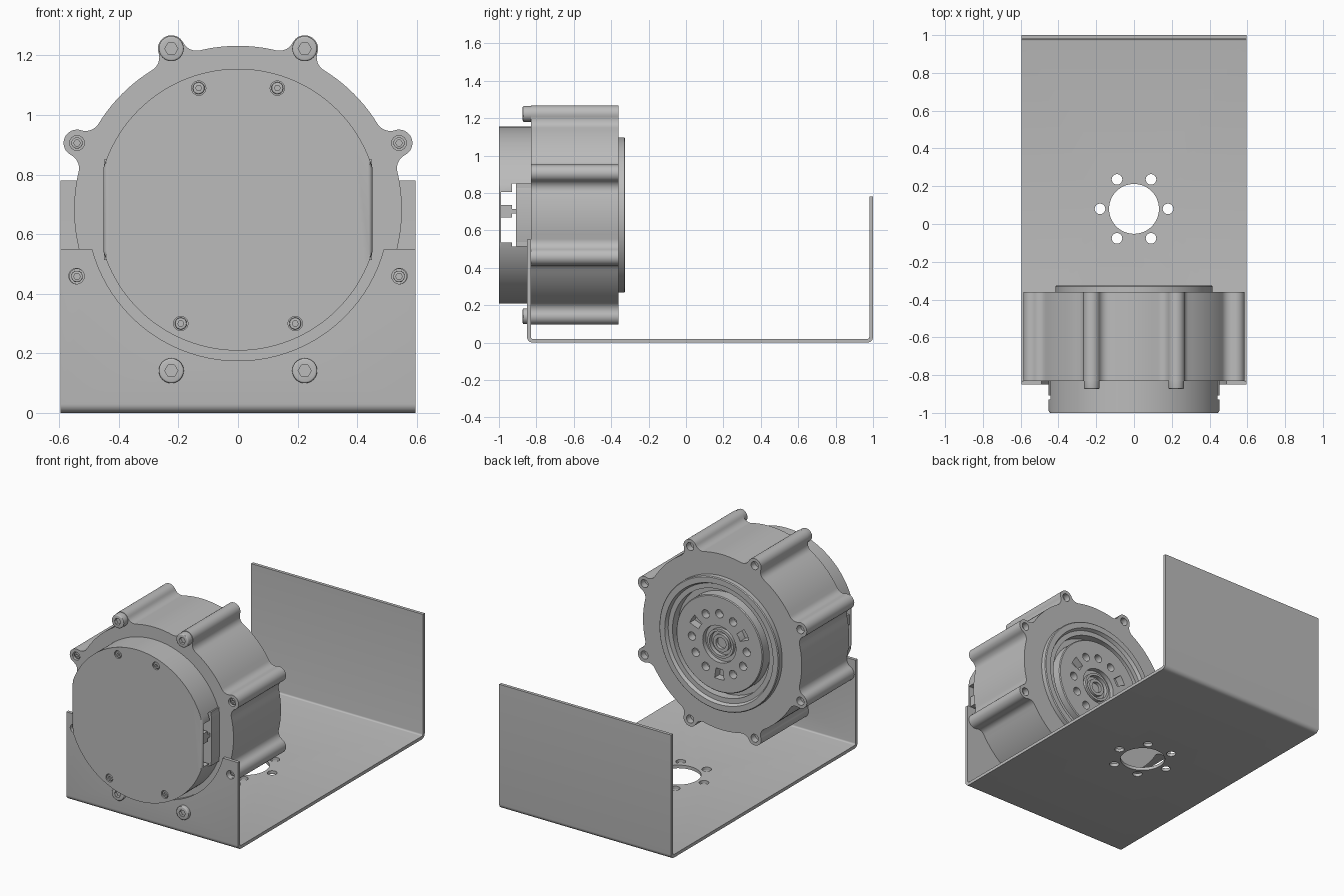
import bpy, bmesh
from math import pi, sin, cos, acos, atan2, radians
from mathutils import Vector

if "Cube" in bpy.data.objects:
    bpy.data.objects.remove(bpy.data.objects["Cube"])

grey = bpy.data.materials.new("plain_grey")
grey.use_nodes = True
COLOUR = (0.5, 0.5, 0.5, 1)
grey.diffuse_color = COLOUR
grey.node_tree.nodes["Principled BSDF"].inputs["Base Color"].default_value = COLOUR

CZ = 0.682                      # height of the motor axis
LUG_D, LUG_R = 0.585, 0.045     # lug distance from the axis and radius
BODY_R, FILLET = 0.55, 0.05
FRONT, BACK = -0.83, -0.36      # housing faces
LUGS = [radians(22.5 + 45 * k) for k in range(8)]


def arc(cx, cy, r, a0, a1, n):
    return [(cx + r * cos(a0 + (a1 - a0) * i / n), cy + r * sin(a0 + (a1 - a0) * i / n))
            for i in range(n + 1)]


def circle(cx, cy, r, n=32):
    return arc(cx, cy, r, 0, 2 * pi, n)[:-1]


def rect(x0, x1, y0, y1):
    return [(x0, y0), (x1, y0), (x1, y1), (x0, y1)]


def polar(r, a):
    return r * cos(a), CZ + r * sin(a)


def finish(bm, name):
    bmesh.ops.recalc_face_normals(bm, faces=bm.faces)
    mesh = bpy.data.meshes.new(name)
    bm.to_mesh(mesh)
    bm.free()
    mesh.materials.append(grey)
    obj = bpy.data.objects.new(name, mesh)
    bpy.context.collection.objects.link(obj)
    return obj


def prism(name, outlines, t0, t1, axis="y", round_start=0):
    """Extrude closed outlines along an axis, optionally rounding the first cap."""
    place = {"x": lambda a, b, t: (t, a, b),
             "y": lambda a, b, t: (a, t, b),
             "z": lambda a, b, t: (a, b, t)}[axis]
    bm = bmesh.new()
    caps = []
    for pts in outlines:
        lo = [bm.verts.new(place(a, b, t0)) for a, b in pts]
        hi = [bm.verts.new(place(a, b, t1)) for a, b in pts]
        caps.append(bm.faces.new(lo))
        bm.faces.new(hi)
        for i in range(len(pts)):
            j = (i + 1) % len(pts)
            bm.faces.new((lo[i], lo[j], hi[j], hi[i]))
    if round_start:
        edges = [e for f in caps for e in f.edges]
        bmesh.ops.bevel(bm, geom=edges, offset=round_start, segments=3,
                        profile=0.5, affect="EDGES")
    return finish(bm, name)


def lathe(name, profile, n=96):
    """Spin a (radius, y) profile around the motor axis."""
    bm = bmesh.new()
    verts = [bm.verts.new((r, y, CZ)) for r, y in profile]
    edges = [bm.edges.new(p) for p in zip(verts, verts[1:])]
    bmesh.ops.spin(bm, geom=verts + edges, cent=(0, 0, CZ), axis=(0, 1, 0),
                   angle=2 * pi, steps=n, use_merge=True)
    bmesh.ops.remove_doubles(bm, verts=bm.verts, dist=0.0001)
    return finish(bm, name)


def cut(obj, *cutters):
    bpy.context.view_layer.objects.active = obj
    for c in cutters:
        c.hide_render = True
        mod = obj.modifiers.new("cut", "BOOLEAN")
        mod.operation = "DIFFERENCE"
        mod.solver = "EXACT"
        mod.object = c
        bpy.ops.object.modifier_apply(modifier=mod.name)
        bpy.data.objects.remove(c)
    return obj


def smooth(*objs):
    bpy.ops.object.select_all(action="DESELECT")
    for o in objs:
        o.select_set(True)
    bpy.context.view_layer.objects.active = objs[0]
    bpy.ops.object.shade_smooth_by_angle(angle=radians(30))


def screw(name, x, z, r, front, back, socket):
    """Round head with a hexagonal socket."""
    head = prism(name, [circle(x, z, r)], front, back, round_start=r * 0.15)
    return cut(head, prism("socket", [circle(x, z, socket, 6)], front - 0.01, front + 0.02))


parts = []

# Bent sheet bracket: front wall, floor and back wall
W, T, RO, RI = 0.595, 0.02, 0.03, 0.01
Y0, Y1 = -0.85, 1.0
section = ([(Y0, 0.55)] + arc(Y0 + RO, RO, RO, pi, 1.5 * pi, 6)
           + arc(Y1 - RO, RO, RO, -pi / 2, 0, 6) + [(Y1, 0.78), (Y1 - T, 0.78)]
           + arc(Y1 - RO, RO, RI, 0, -pi / 2, 4)
           + arc(Y0 + RO, RO, RI, 1.5 * pi, pi, 4) + [(Y0 + T, 0.55)])
bracket = prism("bracket", [section], -W, W, "x")
side_holes = [circle(s * 0.542, 0.459, 0.026) for s in (-1, 1)]
floor_holes = [circle(0, 0.08, 0.132, 64)] + [
    circle(0.18 * cos(k * pi / 3), 0.08 + 0.18 * sin(k * pi / 3), 0.028) for k in range(6)]
cut(bracket,
    prism("cradle_cut", [circle(0, CZ, 0.507, 96)], -0.9, -0.8),
    prism("side_hole_cut", side_holes, -0.9, -0.8),
    prism("floor_hole_cut", floor_holes, -0.05, 0.1, "z"))
parts.append(bracket)

# Motor housing: round body with eight filleted screw lugs
FD = BODY_R + FILLET
phi = acos((LUG_D ** 2 + FD ** 2 - (LUG_R + FILLET) ** 2) / (2 * LUG_D * FD))
lug = Vector((LUG_D, 0))
fil = Vector((FD * cos(phi), -FD * sin(phi)))
to_fil = atan2(fil.y - lug.y, fil.x - lug.x)
half = arc(fil.x, fil.y, FILLET, pi - phi, to_fil + pi, 8)
tip = arc(lug.x, lug.y, LUG_R, to_fil, -to_fil, 16)
bump = half + tip[1:-1] + [(x, -y) for x, y in reversed(half)]
outline = []
for a in LUGS:
    outline += [(x * cos(a) - y * sin(a), CZ + x * sin(a) + y * cos(a)) for x, y in bump]
    outline += arc(0, CZ, BODY_R, a + phi, a + pi / 4 - phi, 10)[1:-1]
housing = prism("motor_housing", [outline], FRONT, BACK)
cut(housing,
    prism("lug_hole_cut", [circle(*polar(LUG_D, a), 0.025) for a in LUGS], -0.9, -0.3),
    prism("rotor_cut", [circle(0, CZ, 0.41, 96)], -0.5, -0.3))
parts.append(housing)

# Lug screws: proud cap heads at top and bottom, sunk ones at the sides
for a in LUGS:
    x, z = polar(LUG_D, a)
    parts.append(prism("lug_screw_shank", [circle(x, z, 0.0255, 24)], -0.8, -0.4))
    if abs(x) < 0.4:
        parts.append(screw("cap_screw", x, z, 0.042, -0.873, FRONT, 0.022))
    else:
        parts.append(screw("sunk_screw", x, z, 0.019, -0.822, -0.79, 0.011))

# Rear rim and output hub
parts.append(lathe("rear_rim", [(0.40, -0.45), (0.415, -0.45), (0.415, -0.33), (0.41, -0.325),
                                (0.375, -0.325), (0.365, -0.345), (0.335, -0.345),
                                (0.335, -0.40), (0.0, -0.40), (0.0, -0.45), (0.40, -0.45)]))
hub = lathe("output_hub", [(0, -0.42), (0.3, -0.42), (0.3, -0.335), (0.295, -0.33),
                           (0.115, -0.33), (0.115, -0.36), (0.09, -0.36), (0.09, -0.34),
                           (0.075, -0.34), (0.075, -0.365), (0, -0.365)])
bolts, pockets = [], []
for k in range(12):
    a = k * pi / 6
    if k % 4 == 1:
        pockets.append([polar(0.22, a + d) for d in (-0.15, 0, 0.15)]
                       + [polar(0.155, a + d) for d in (0.15, 0, -0.15)])
    else:
        bolts.append(circle(*polar(0.19, a), 0.026, 20))
cut(hub, prism("hub_cut", bolts + pockets, -0.38, -0.3))
parts.append(hub)
shaft = prism("centre_shaft", [circle(0, CZ, 0.055)], -0.41, -0.345)
parts.append(cut(shaft, prism("bore_cut", [circle(0, CZ, 0.035)], -0.395, -0.3)))

# Front cover: disc with flat sides and cable windows
COVER_R, FLAT = 0.473, 0.452
b = acos(FLAT / COVER_R)
cover = prism("front_cover", [arc(0, CZ, COVER_R, b, pi - b, 48)
                              + arc(0, CZ, COVER_R, pi + b, 2 * pi - b, 48)],
              -1.0, FRONT, round_start=0.012)
cover_screws = [(s * x, z) for s in (-1, 1) for x, z in ((0.132, 1.09), (0.192, 0.3))]
cut(cover,
    prism("window_cut", [rect(-0.988, -0.925, 0.535, 0.805)], -0.6, 0.6, "x"),
    prism("slit_cut", [rect(-0.93, -0.908, 0.513, 0.85)], -0.6, 0.6, "x"),
    prism("screw_recess_cut", [circle(x, z, 0.024) for x, z in cover_screws], -1.1, -0.985))
parts.append(cover)
for x, z in cover_screws:
    parts.append(screw("cover_screw", x, z, 0.02, -0.997, -0.98, 0.01))

# Side plates and connectors in the windows
for s in (-1, 1):
    x0, x1 = sorted((s * 0.38, s * 0.45))
    parts.append(prism("side_plate", [rect(-0.908, FRONT, 0.513, 0.85)], x0, x1, "x"))
    x0, x1 = sorted((s * 0.36, s * 0.44))
    parts.append(prism("connector", [rect(-0.99, -0.93, 0.67, 0.735)], x0, x1, "x"))
    parts.append(prism("connector_pin", [rect(-0.935, -0.9, 0.69, 0.715)], x0, x1, "x"))

smooth(*parts)
